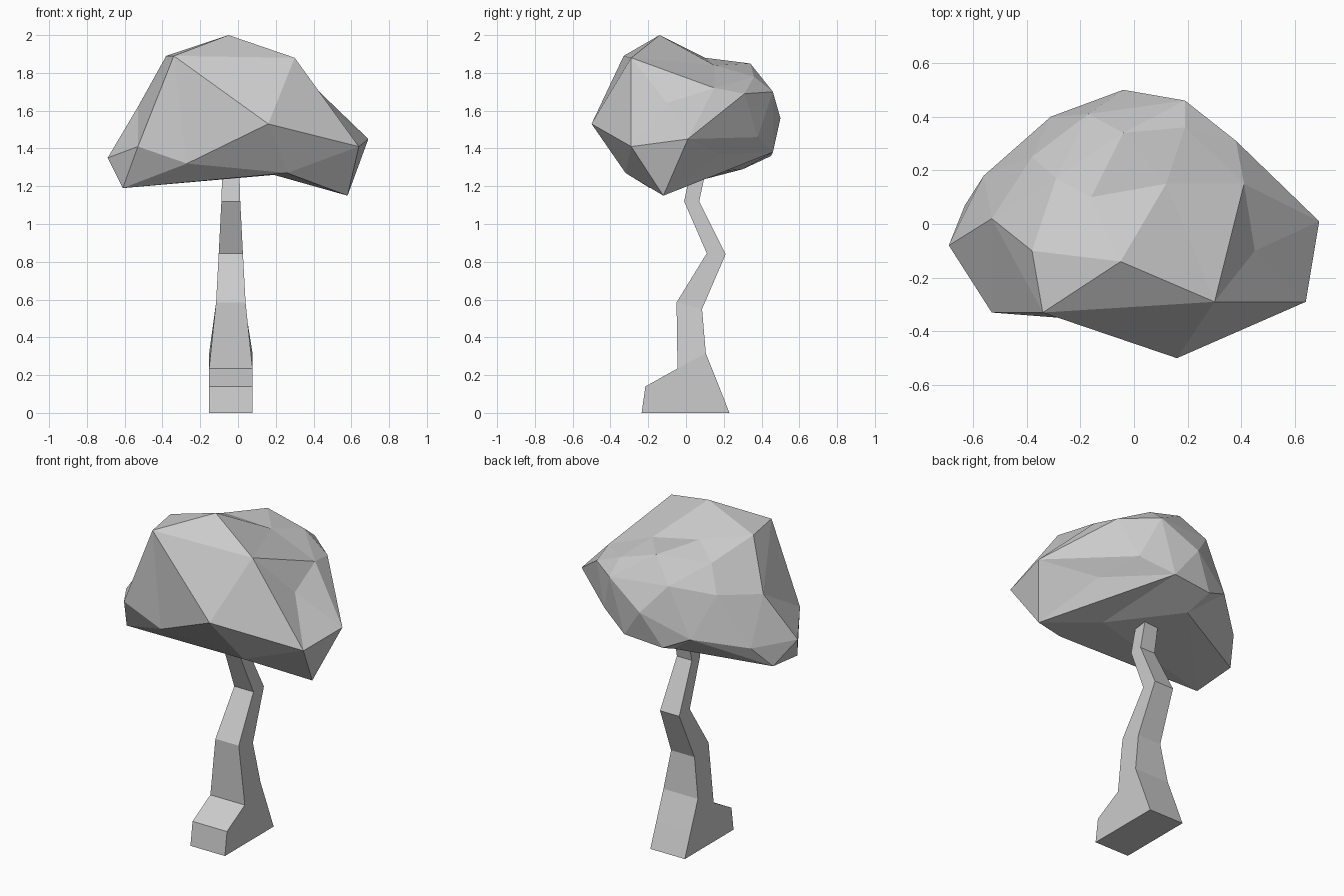
import bpy
import bmesh
from mathutils import Vector

default_cube = bpy.data.objects.get("Cube")
if default_cube:
    bpy.data.objects.remove(default_cube, do_unlink=True)


def make_material(name, value):
    """One flat colour, shown in the viewport and in a render."""
    material = bpy.data.materials.new(name)
    material.use_nodes = True
    colour = (value, value, value, 1)
    material.diffuse_color = colour
    shader = next(n for n in material.node_tree.nodes if n.type == "BSDF_PRINCIPLED")
    shader.inputs["Base Color"].default_value = colour
    return material


def finish_object(name, bm, material):
    """Turn a bmesh into a flat-shaded object."""
    bmesh.ops.recalc_face_normals(bm, faces=bm.faces)
    mesh = bpy.data.meshes.new(name)
    bm.to_mesh(mesh)
    bm.free()
    mesh.materials.append(material)
    obj = bpy.data.objects.new(name, mesh)
    bpy.context.collection.objects.link(obj)
    return obj


def loft_trunk(sections, centre_x):
    """Join four-sided sections: front y, front z, back y, back z, half width."""
    bm = bmesh.new()
    rings = []
    for front_y, front_z, back_y, back_z, half in sections:
        left, right = centre_x + half, centre_x - half
        corners = [(right, front_y, front_z), (left, front_y, front_z),
                   (left, back_y, back_z), (right, back_y, back_z)]
        rings.append([bm.verts.new(corner) for corner in corners])
    for lower, upper in zip(rings, rings[1:]):
        for i in range(len(lower)):
            j = (i + 1) % len(lower)
            bm.faces.new((lower[i], lower[j], upper[j], upper[i]))
    bm.faces.new(rings[0])
    bm.faces.new(rings[-1])
    return bm


def wrap_canopy(points, centre, roundness):
    """Skin the points with triangles: the hull is found on a rounded copy,
    so that shallow dents stay part of the surface."""
    bm = bmesh.new()
    targets = {}
    for point in points:
        offset = Vector(point) / 100 - centre
        rounded = offset.normalized() * offset.length ** roundness
        targets[bm.verts.new(rounded)] = offset + centre
    bmesh.ops.convex_hull(bm, input=list(bm.verts))
    loose = [vert for vert in bm.verts if not vert.link_faces]
    for vert, position in targets.items():
        vert.co = position
    bmesh.ops.delete(bm, geom=loose, context="VERTS")
    return bm


grey = make_material("plain grey", 0.6)

# Crooked trunk with a stepped foot at the front
trunk_sections = [
    (-.235, 0, .23, 0, .115),
    (-.215, .14, .175, .14, .115),
    (-.045, .235, .105, .315, .115),
    (-.05, .585, .085, .55, .078),
    (.11, .845, .21, .84, .064),
    (-.01, 1.12, .07, 1.12, .05),
    (.035, 1.33, .115, 1.33, .044),
]
finish_object("trunk", loft_trunk(trunk_sections, -.038), grey)

# Faceted canopy, corner points in hundredths, from the bottom up
underside = [(-61, -19, 119), (-63, 7, 123), (-27, -35, 132), (26, -32, 127),
             (58, -12, 115), (19, -4, 126), (-13, 30, 129)]
rim = [(-69, -8, 135), (-53, -33, 141), (16, -50, 153), (64, -29, 141),
       (69, 1, 145), (40, 18, 137), (28, 38, 146), (9, 46, 138),
       (-16, 45, 136), (-31, 40, 143), (-56, 18, 136)]
shoulder = [(-53, 2, 162), (-38, 25, 166), (-17, 41, 172), (-4, 50, 156),
            (19, 46, 170), (38, 31, 169), (41, 15, 172), (45, -10, 164)]
crown = [(-34, -33, 189), (-38, -10, 189), (-29, 17, 180), (-16, 10, 188),
         (-4, 34, 185), (19, 36, 178), (12, 15, 184), (30, -29, 188),
         (-5, -14, 200)]
canopy = wrap_canopy(underside + rim + shoulder + crown, Vector((0, 0, 1.5)), 0.35)
finish_object("canopy", canopy, grey)
